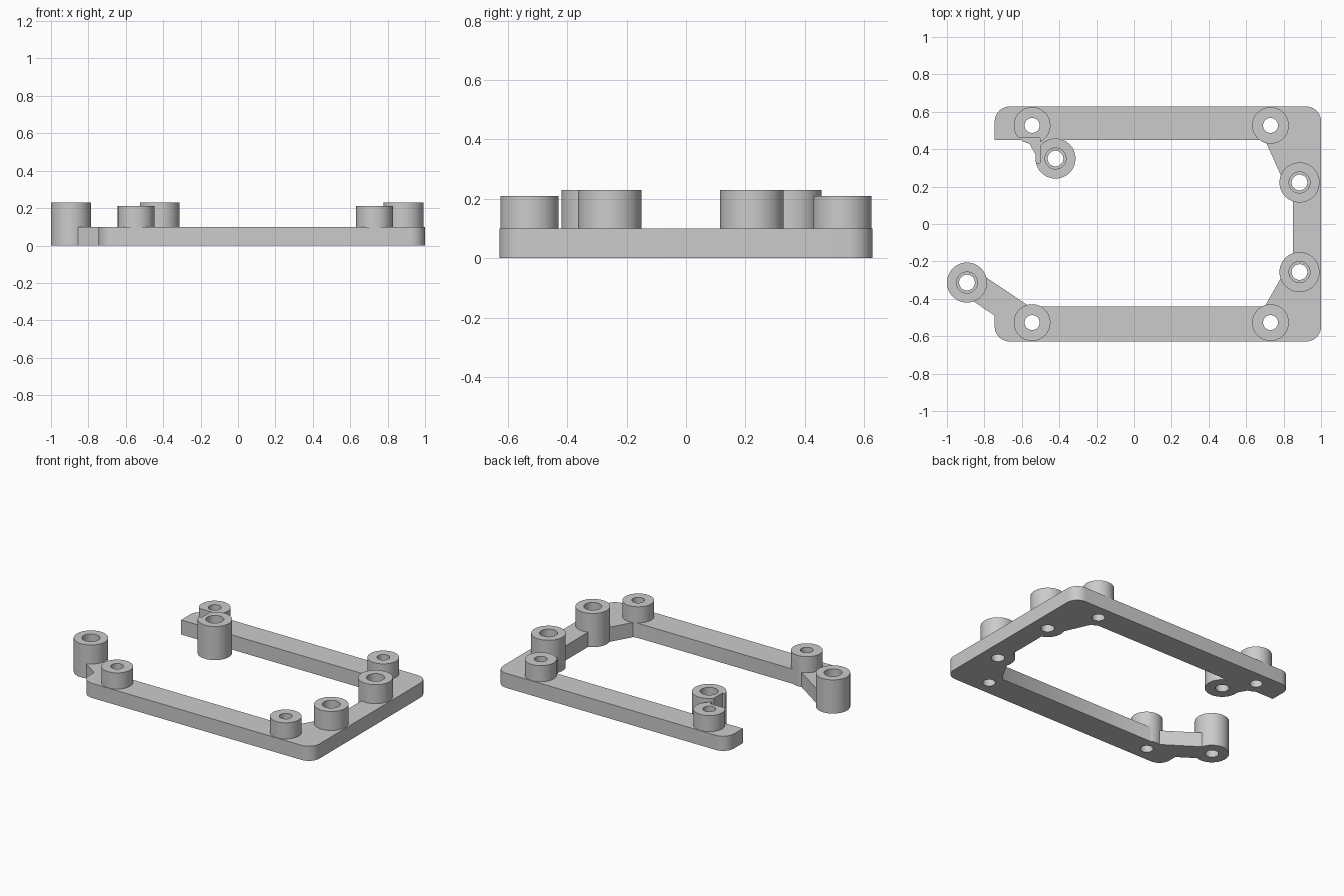
import bpy, bmesh, math
from mathutils import Vector

default = bpy.data.objects.get("Cube")
if default:
    bpy.data.objects.remove(default, do_unlink=True)

PLATE_H, SHORT_H, TALL_H = 0.1, 0.21, 0.23
SHORT_POSTS = [(x, y) for x in (-0.545, 0.73) for y in (-0.527, 0.527)]
TALL_POSTS = [(0.885, 0.222), (0.885, -0.257), (-0.893, -0.313), (-0.42, 0.35)]

grey = bpy.data.materials.new("light_grey")
grey.use_nodes = True
colour = (0.6, 0.6, 0.6, 1)
grey.diffuse_color = colour
grey.node_tree.nodes["Principled BSDF"].inputs["Base Color"].default_value = colour


def make_object(name, bm):
    bmesh.ops.recalc_face_normals(bm, faces=bm.faces[:])
    mesh = bpy.data.meshes.new(name)
    bm.to_mesh(mesh)
    bm.free()
    mesh.materials.append(grey)
    obj = bpy.data.objects.new(name, mesh)
    bpy.context.scene.collection.objects.link(obj)
    return obj


def prism(name, outline, bottom, top):
    bm = bmesh.new()
    face = bm.faces.new([bm.verts.new((x, y, bottom)) for x, y in outline])
    grown = bmesh.ops.extrude_face_region(bm, geom=[face])["geom"]
    verts = [g for g in grown if isinstance(g, bmesh.types.BMVert)]
    bmesh.ops.translate(bm, verts=verts, vec=(0, 0, top - bottom))
    return make_object(name, bm)


def cylinder(name, centre, radius, bottom, top):
    ring = [math.tau * i / 64 for i in range(64)]
    outline = [(centre[0] + radius * math.cos(a), centre[1] + radius * math.sin(a)) for a in ring]
    return prism(name, outline, bottom, top)


def rounded(x, y, start, radius=0.08):
    """Quarter arc for a corner at x, y, beginning at the given angle."""
    cx, cy = x - math.copysign(radius, x), y - math.copysign(radius, y)
    angles = [math.radians(start + 90 * i / 10) for i in range(11)]
    return [(cx + radius * math.cos(a), cy + radius * math.sin(a)) for a in angles]


def combine(target, tool, operation):
    mod = target.modifiers.new(operation, "BOOLEAN")
    mod.operation, mod.solver, mod.object = operation, "EXACT", tool
    bpy.context.view_layer.objects.active = target
    bpy.ops.object.modifier_apply(modifier=mod.name)
    bpy.data.objects.remove(tool, do_unlink=True)


# Open C-shaped plate with corner gussets and two short arms
outline = (
    rounded(-0.745, -0.628, 180) + rounded(1, -0.628, 270)
    + rounded(1, 0.628, 0) + rounded(-0.745, 0.628, 90)
    + [(-0.745, 0.45), (-0.57, 0.45), (-0.515, 0.35), (-0.42, 0.35), (-0.42, 0.45)]
    + [(0.7, 0.45), (0.79, 0.25), (0.85, 0.222)]
    + [(0.85, -0.257), (0.79, -0.28), (0.7, -0.44)]
    + [(-0.56, -0.44), (-0.79, -0.286), (-0.893, -0.313), (-0.856, -0.415), (-0.745, -0.49)]
)
frame = prism("mounting_frame", outline, 0, PLATE_H)

# Standoff posts
for centre in SHORT_POSTS:
    combine(frame, cylinder("short_post", centre, 0.098, 0, SHORT_H), "UNION")
for centre in TALL_POSTS:
    combine(frame, cylinder("tall_post", centre, 0.107, 0, TALL_H), "UNION")

# Clearance notch between the two neighbouring posts
notch = [(-0.65, 0.325), (-0.503, 0.325), (-0.503, 0.46), (-0.65, 0.46)]
combine(frame, prism("notch_cutter", notch, PLATE_H, 0.3), "DIFFERENCE")

# Through holes, with a wider bore in the top of the tall posts
for centre in SHORT_POSTS:
    combine(frame, cylinder("hole_cutter", centre, 0.04, -0.1, 0.4), "DIFFERENCE")
for centre in TALL_POSTS:
    combine(frame, cylinder("hole_cutter", centre, 0.042, -0.1, 0.4), "DIFFERENCE")
    combine(frame, cylinder("bore_cutter", centre, 0.056, PLATE_H, 0.4), "DIFFERENCE")

# Smooth curved walls, keep edges sharp
bpy.ops.object.select_all(action="DESELECT")
frame.select_set(True)
bpy.context.view_layer.objects.active = frame
bpy.ops.object.shade_smooth_by_angle(angle=math.radians(30))
